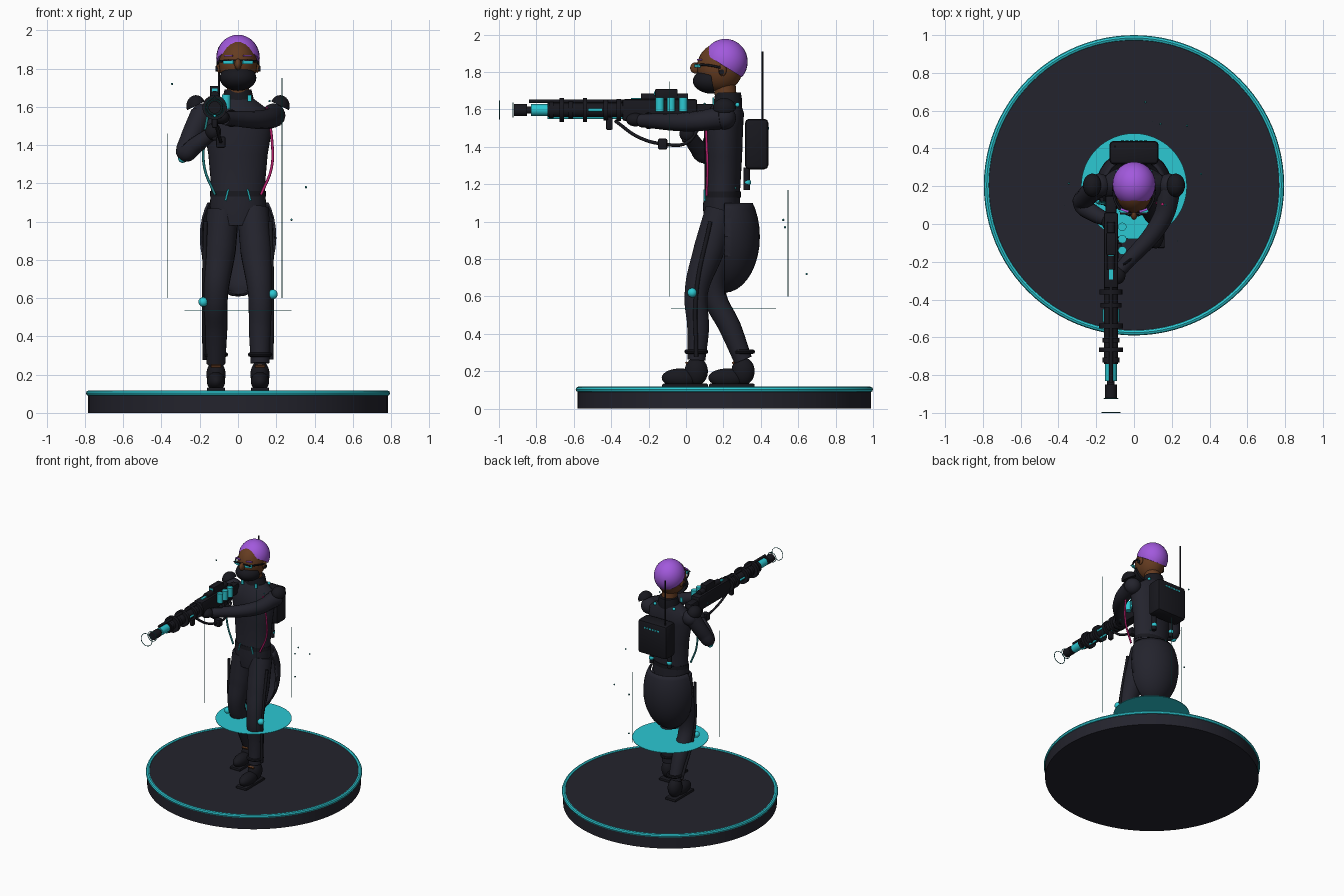
import bpy, bmesh, math
from mathutils import Matrix, Vector

if "Cube" in bpy.data.objects:
    bpy.data.objects.remove(bpy.data.objects["Cube"])


def material(name, *rgb):
    mat = bpy.data.materials.new(name)
    mat.use_nodes = True
    mat.diffuse_color = (*rgb, 1)
    mat.node_tree.nodes["Principled BSDF"].inputs["Base Color"].default_value = (*rgb, 1)
    return mat


suit = material("dark suit", .017, .017, .026)
black = material("matte black", .009, .009, .013)
cyan = material("bright cyan", .025, .58, .65)
teal = material("deep teal", .015, .2, .21)
purple = material("violet hair", .36, .1, .72)
skin = material("brown skin", .13, .045, .015)
pink = material("magenta", .5, .015, .16)


def finish(obj, name, mat):
    """Name, colour and smooth one object."""
    bpy.ops.object.select_all(action="DESELECT")
    obj.name = name
    obj.data.materials.clear()
    obj.data.materials.append(mat)
    obj.select_set(True)
    bpy.context.view_layer.objects.active = obj
    bpy.ops.object.shade_smooth_by_angle(angle=math.radians(40))
    return obj


def add(name, bm, mat):
    mesh = bpy.data.meshes.new(name)
    bm.to_mesh(mesh)
    bm.free()
    obj = bpy.data.objects.new(name, mesh)
    bpy.context.collection.objects.link(obj)
    return finish(obj, name, mat)


def ball(name, loc, size, mat, cuts=(), fill=True):
    """Ellipsoid; each cut is (point, normal) and removes the normal side."""
    bm = bmesh.new()
    size = Vector((size,) * 3) if isinstance(size, float) else Vector(size)
    place = Matrix.Translation(loc) @ Matrix.Diagonal((*size, 1))
    bmesh.ops.create_uvsphere(bm, u_segments=28, v_segments=18, radius=1, matrix=place)
    for point, normal in cuts:
        parts = bm.verts[:] + bm.edges[:] + bm.faces[:]
        cut = bmesh.ops.bisect_plane(bm, geom=parts, plane_co=point, plane_no=normal, clear_outer=True)
        if fill:
            edges = [e for e in cut["geom_cut"] if isinstance(e, bmesh.types.BMEdge)]
            bmesh.ops.edgeloop_fill(bm, edges=edges)
    return add(name, bm, mat)


def box(name, loc, size, mat, bevel=0, turn=None):
    bm = bmesh.new()
    place = Matrix.Translation(loc) @ (turn or Matrix()) @ Matrix.Diagonal((*size, 1))
    bmesh.ops.create_cube(bm, size=1, matrix=place)
    if bevel:
        bmesh.ops.bevel(bm, geom=bm.edges[:], offset=bevel, segments=2, profile=.5, affect="EDGES")
    return add(name, bm, mat)


def rod(name, start, end, radius, mat, sides=24):
    a, b = Vector(start), Vector(end)
    bm = bmesh.new()
    place = Matrix.Translation((a + b) / 2) @ (b - a).to_track_quat("Z", "Y").to_matrix().to_4x4()
    bmesh.ops.create_cone(bm, cap_ends=True, segments=sides, radius1=radius, radius2=radius,
                          depth=(b - a).length, matrix=place)
    return add(name, bm, mat)


def tube(name, points, radii, mat):
    """Smooth tube through points, with one radius or one per point."""
    curve = bpy.data.curves.new(name, "CURVE")
    curve.dimensions = "3D"
    curve.bevel_depth, curve.bevel_resolution, curve.use_fill_caps = 1, 4, True
    curve.resolution_u = 8
    spline = curve.splines.new("BEZIER")
    spline.bezier_points.add(len(points) - 1)
    if isinstance(radii, float):
        radii = [radii] * len(points)
    for knot, co, radius in zip(spline.bezier_points, points, radii):
        knot.co, knot.radius = co, radius
        knot.handle_left_type = knot.handle_right_type = "AUTO"
    obj = bpy.data.objects.new(name, curve)
    bpy.context.collection.objects.link(obj)
    bpy.ops.object.select_all(action="DESELECT")
    obj.select_set(True)
    bpy.context.view_layer.objects.active = obj
    bpy.ops.object.convert(target="MESH")
    return finish(bpy.context.object, name, mat)


def ring(name, loc, major, minor, mat, turn=(0, 0, 0), segments=40):
    bpy.ops.mesh.primitive_torus_add(location=loc, rotation=turn, major_radius=major,
                                     minor_radius=minor, major_segments=segments, minor_segments=8)
    return finish(bpy.context.object, name, mat)


def loft(name, sections, mat, sides=32):
    """Stack of horizontal ellipses given as (y, z, x radius, y radius)."""
    bm = bmesh.new()
    loops = []
    for y, z, rx, ry in sections:
        angles = [math.tau * i / sides for i in range(sides)]
        loops.append([bm.verts.new((rx * math.cos(t), y + ry * math.sin(t), z)) for t in angles])
    for low, high in zip(loops, loops[1:]):
        for i in range(sides):
            j = (i + 1) % sides
            bm.faces.new((low[i], low[j], high[j], high[i]))
    bm.faces.new(loops[0][::-1])
    bm.faces.new(loops[-1])
    return add(name, bm, mat)


# Display base and floating disc
rod("base", (0, .205, 0), (0, .205, .11), .785, suit, sides=96)
ring("base_rim", (0, .205, .103), .78, .015, cyan, segments=96)
rod("glow_disc", (0, .2, .535), (0, .2, .539), .28, cyan, sides=64)

# Torso, collar and coat tail
loft("torso", [(.19, .98, .12, .09), (.19, 1.08, .148, .1), (.195, 1.18, .14, .095), (.2, 1.35, .155, .1),
               (.2, 1.5, .18, .105), (.21, 1.58, .165, .1), (.22, 1.64, .085, .07)], suit)
loft("collar", [(.22, 1.61, .085, .078), (.225, 1.65, .08, .075), (.225, 1.69, .07, .068)], black)
loft("belt", [(.193, 1.13, .147, .1), (.195, 1.16, .145, .099)], black)
tail_at = Vector((0, .205, .92))
tail = ball("coat_tail", tail_at, (.2, .19, .3), suit, fill=False,
            cuts=[(tail_at, (0, -1, 0)), ((0, 0, 1.1), (0, 0, 1))])
shell = tail.modifiers.new("thickness", "SOLIDIFY")
shell.thickness = .012

# Head, hair, mask and glasses
rod("neck", (0, .215, 1.64), (0, .205, 1.76), .058, skin)
ball("head", (0, .182, 1.825), (.1, .123, .13), skin)
hair_at = (0, .21, 1.855)
ball("hair", hair_at, (.114, .12, .122), purple, cuts=[((0, .21, 1.828), (0, -.15, -.24))])
ball("nose", (0, .052, 1.822), (.018, .03, .03), skin)
mask_at = (0, .14, 1.752)
ball("mask", mask_at, (.096, .103, .068), black, cuts=[(mask_at, (0, 1, .2))])
box("glasses_bridge", (0, .055, 1.843), (.15, .012, .007), black)
for side, label in ((1, "left"), (-1, "right")):
    yaw = Matrix.Rotation(side * .35, 4, "Z")
    box(label + "_lens", (side * .05, .062, 1.833), (.055, .014, .02), cyan, turn=yaw)
    box(label + "_brow", (side * .05, .072, 1.866), (.045, .012, .008), purple, turn=yaw)
    tube(label + "_temple", [(side * .075, .075, 1.84), (side * .103, .13, 1.835), (side * .106, .2, 1.82)],
         .006, black)
    ball(label + "_ear", (side * .1, .195, 1.81), (.014, .022, .032), skin)
    rod(label + "_earpiece", (side * .1, .19, 1.8), (side * .117, .19, 1.8), .014, black)

    # Shoulders and trim
    ball(label + "_shoulder", (side * .185, .205, 1.555), .062, suit)
    tilt = Vector((side * -.5, 0, -1))
    ball(label + "_shoulder_pad", (side * .22, .205, 1.605), (.05, .062, .056), black,
         cuts=[((side * .22, .205, 1.605), tilt)])
    box(label + "_collar_light", (side * .06, .145, 1.645), (.022, .008, .035), cyan)
    ball(label + "_nape_light", (side * .085, .275, 1.625), .012, cyan)
    tube(label + "_belt_light", [(side * .05, .098, 1.17), (side * .065, .1, 1.11)], .005, cyan)
    tube(label + "_hose", [(side * .12, .11, 1.14), (side * .175, .115, 1.28), (side * .178, .11, 1.42),
                           (side * .15, .105, 1.6)], .007, pink if side > 0 else teal)

# Legs and shoes, left foot forward
for side, label, knee, ankle in ((1, "left", .055, .055), (-1, "right", .15, .305)):
    x = side * .115
    tube(label + "_leg", [(side * .078, .185, 1.06), (side * .095, (knee + .19) / 2, .85),
                          (x, knee, .62), (x, (knee + ankle) / 2 + .01, .43), (x, ankle, .26)],
         [.085, .085, .064, .06, .05], suit)
    tube(label + "_seam", [(side * .17, .13, 1), (side * .178, knee, .62), (side * .175, ankle, .28)], .011, black)
    ball(label + "_knee_light", (side * .182, knee - .022, .6 + side * .02), .025, cyan)
    ring(label + "_cuff", (x, ankle, .305), .052, .012, black)
    ball(label + "_shoe_heel", (x, ankle, .2), (.05, .062, .075), black)
    ball(label + "_shoe_toe", (x, ankle - .085, .165), (.048, .1, .05), black)
    box(label + "_sole", (x, ankle - .06, .123), (.095, .245, .022), black, bevel=.008)
    box(label + "_laces", (x, ankle - .052, .245), (.05, .012, .012), skin, turn=Matrix.Rotation(.5, 4, "X"))

# Arms
tube("left_arm", [(.19, .19, 1.555), (.15, .03, 1.535), (-.07, -.24, 1.54)], [.06, .052, .036], suit)
ball("left_glove", (-.09, -.27, 1.545), (.045, .05, .036), black)
tube("right_arm", [(-.19, .2, 1.56), (-.255, .14, 1.42), (-.275, .105, 1.36), (-.22, .06, 1.4), (-.14, .02, 1.46)],
     [.06, .053, .047, .045, .036], suit)
ball("right_glove", (-.13, .01, 1.47), (.042, .045, .045), black)
ball("right_elbow_light", (-.29, .105, 1.33), .023, cyan)
ring("left_wrist_band", (-.035, -.2, 1.54), .04, .006, black, turn=(math.pi / 2, 0, .65))

# Backpack with antenna
box("backpack", (0, .378, 1.415), (.26, .125, .27), black, bevel=.022)
for i in range(6):
    box("backpack_light", (.06 - i * .024, .441, 1.5), (.016, .006, .012), cyan)
rod("antenna", (-.1, .41, 1.5), (-.1, .41, 1.91), .005, black, sides=10)
for x in (-.08, .08):
    rod("pack_canister", (x, .325, 1.17), (x, .325, 1.29), .018, black)
    ball("canister_light", (x, .328, 1.21), .02, cyan)

# Launcher, laid along y
gun_x, gun_z = -.122, 1.597


def gun_rod(name, back, front, radius, mat, lift=0, shift=0):
    rod(name, (gun_x + shift, back, gun_z + lift), (gun_x + shift, front, gun_z + lift), radius, mat)


gun_rod("barrel", -.2, -.9, .02, black)
gun_rod("muzzle", -.85, -.92, .032, black)
gun_rod("energy_sleeve", -.74, -.83, .031, cyan)
gun_rod("barrel_shroud", -.25, -.74, .038, black)
for y, radius in ((-.72, .045), (-.665, .064), (-.615, .046), (-.54, .064), (-.43, .055), (-.36, .06)):
    gun_rod("barrel_ring", y + .012, y - .012, radius, black)
gun_rod("upper_rail", -.2, -.84, .01, black, lift=.047)
gun_rod("lower_rail", -.2, -.74, .008, cyan, lift=-.04)
for shift in (-.036, .036):
    gun_rod("side_glow", -.45, -.52, .008, cyan, shift=shift)
box("receiver", (gun_x, -.14, gun_z), (.075, .4, .115), black, bevel=.01)
box("stock", (gun_x, .09, gun_z - .01), (.06, .12, .085), black, bevel=.012)
box("receiver_strip", (gun_x, -.25, gun_z + .06), (.02, .09, .008), cyan)
gun_rod("scope", .01, -.24, .022, black, lift=.065)
box("scope_housing", (gun_x, -.105, gun_z + .085), (.05, .12, .055), black, bevel=.006)
box("scope_lens", (gun_x, -.167, gun_z + .085), (.03, .006, .03), cyan)
for y in (-.14, -.08, -.015):
    rod("energy_cell", (-.062, y, 1.59), (-.062, y, 1.665), .022, cyan)
box("front_grip", (gun_x, -.41, 1.525), (.03, .035, .07), black, bevel=.008)
box("rear_grip", (gun_x, .0, 1.49), (.035, .045, .13), black, bevel=.01)
tube("sling", [(gun_x, -.38, 1.54), (-.1, -.25, 1.45), (-.09, -.12, 1.415), (-.1, 0, 1.42), (-.11, .07, 1.5)],
     .009, black)
box("sling_buckle", (-.09, -.125, 1.415), (.05, .05, .06), black, bevel=.01)
for y, radius in ((-.925, .038), (-.997, .049)):
    ring("muzzle_halo", (gun_x, y, gun_z), radius, .0025, teal, turn=(math.pi / 2, 0, 0))

# Floating light beams and sparks
for x, y, top in ((.23, -.09, 1.75), (-.37, .1, 1.46), (.1, .545, 1.17)):
    rod("light_beam", (x, y, .6), (x, y, top), .002, teal, sides=6)
for spot in ((-.345, .215, 1.72), (.28, .52, 1.01), (.355, .265, 1.18), (.06, .645, .72),
             (.14, .53, .97), (.165, .1, 1.63)):
    ball("spark", spot, .006, teal)
